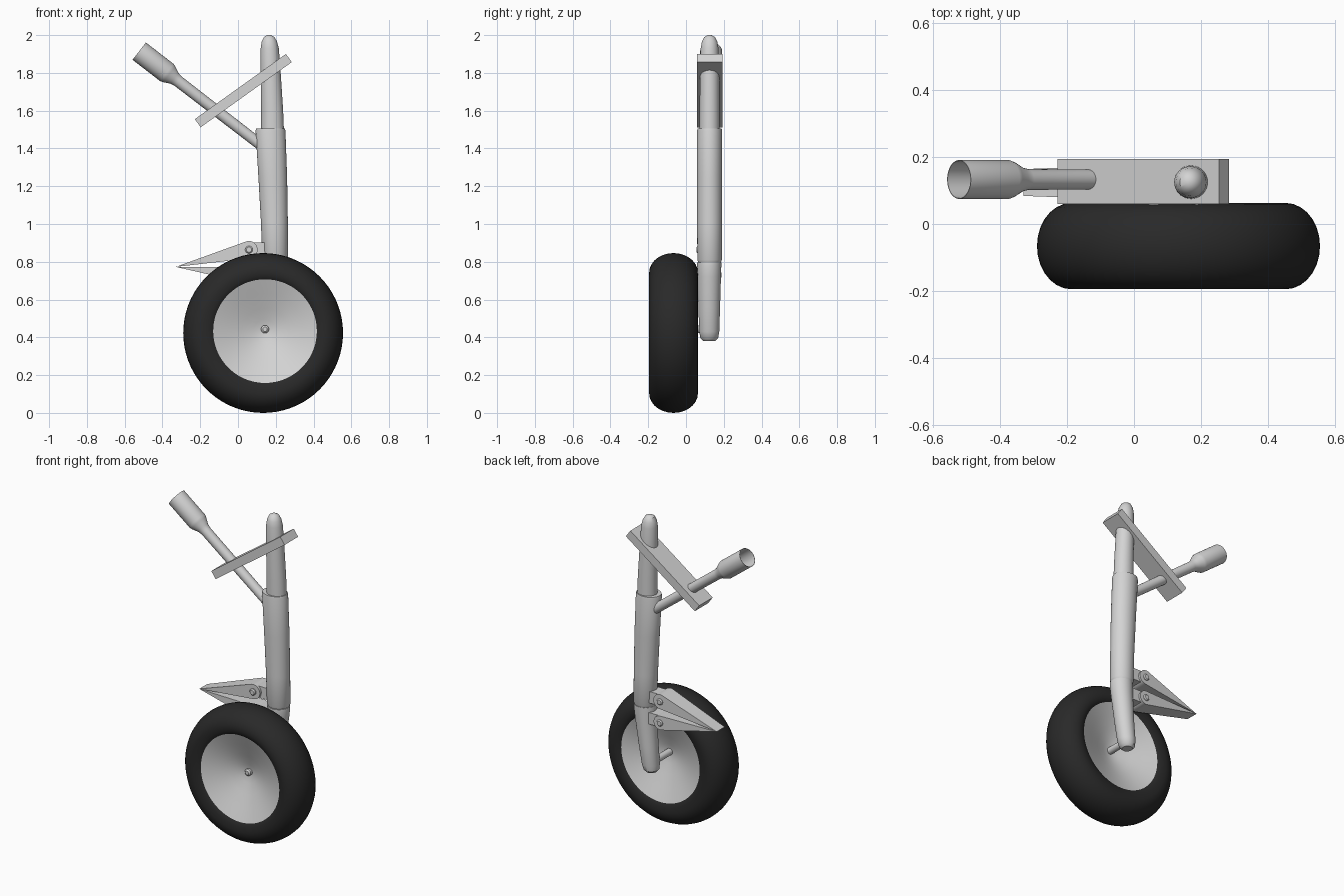
import bpy, bmesh, math
from mathutils import Vector, Matrix

if "Cube" in bpy.data.objects:
    bpy.data.objects.remove(bpy.data.objects["Cube"])


def material(name, value):
    m = bpy.data.materials.new(name)
    m.diffuse_color = (value, value, value, 1)
    m.use_nodes = True
    m.node_tree.nodes["Principled BSDF"].inputs["Base Color"].default_value = m.diffuse_color
    return m


METAL = material("light grey metal", 0.66)
RUBBER = material("black rubber", 0.022)


def finish(name, bm, mat, smooth=True):
    bmesh.ops.recalc_face_normals(bm, faces=bm.faces)
    me = bpy.data.meshes.new(name)
    bm.to_mesh(me)
    bm.free()
    me.materials.append(mat)
    ob = bpy.data.objects.new(name, me)
    bpy.context.collection.objects.link(ob)
    if smooth:
        bpy.ops.object.select_all(action='DESELECT')
        ob.select_set(True)
        bpy.context.view_layer.objects.active = ob
        bpy.ops.object.shade_smooth_by_angle(angle=math.radians(35))
    return ob


def loft(rings, close=False, caps=True):
    """Skin a list of point rings."""
    bm = bmesh.new()
    vs = [[bm.verts.new(p) for p in r] for r in rings]
    pairs = list(zip(vs, vs[1:])) + ([(vs[-1], vs[0])] if close else [])
    for a, b in pairs:
        for i in range(len(a)):
            j = (i + 1) % len(a)
            bm.faces.new((a[i], a[j], b[j], b[i]))
    if caps and not close:
        bm.faces.new(vs[0])
        bm.faces.new(vs[-1])
    return bm


def circle(c, u, v, ru, rv, n):
    return [c + u * ru * math.cos(t) + v * rv * math.sin(t)
            for t in (2 * math.pi * i / n for i in range(n))]


X, Y, Z = Vector((1, 0, 0)), Vector((0, 1, 0)), Vector((0, 0, 1))


def column(name, stations, y=0.125):
    """Upright tube from (z, x centre, x radius, y radius)."""
    return finish(name, loft([circle(Vector((x, y, z)), X, Y, rx, ry, 32)
                              for z, x, rx, ry in stations]), METAL)


def rod(name, a, b, profile, n=32):
    """Lathe (distance from a, radius) along the line a to b."""
    a, d = Vector(a), (Vector(b) - Vector(a)).normalized()
    u = d.orthogonal().normalized()
    v = d.cross(u)
    return finish(name, loft([circle(a + d * t, u, v, r, r, n) for t, r in profile]), METAL)


# tyre: rounded section, with the bead slightly offset to fit the hub
WY = -0.066
section = [(0.24, -0.08), (0.275, -0.118), (0.295, -0.125)]
for i in range(15):
    t = -math.pi / 2 + math.pi * i / 14
    section.append((0.32 + 0.103 * math.cos(t), 0.129 * math.sin(t)))
section += [(r, -y) for r, y in section[2::-1]]
rings = []
for r, y in section:
    k = min(1, max(0, (0.32 - r) / 0.045))
    rings.append(circle(Vector((0.133 + 0.01 * k, WY + y, 0.423 + 0.01 * k)), X, Z, r, r, 72))
finish("tyre", loft(rings, close=True), RUBBER)

# hub: disc dished on both sides
dish = [(0.012, -0.022), (0.06, -0.034), (0.12, -0.055), (0.2, -0.088), (0.276, -0.118)]
dish += [(r, -y) for r, y in dish[::-1]]
finish("wheel_hub", loft([circle(Vector((0.143, WY + y, 0.433)), X, Z, r, r, 72)
                          for r, y in dish]), METAL)
rod("axle", (0.143, -0.115, 0.443), (0.143, 0.13, 0.443),
    [(0, 0.012), (0.008, 0.021), (0.245, 0.021)], 20)

# bowed main strut in three lengths
column("upper_strut", [(1.45, 0.184, 0.061, 0.054), (1.6, 0.181, 0.058, 0.053),
                       (1.8, 0.173, 0.053, 0.051), (1.93, 0.168, 0.048, 0.047),
                       (1.965, 0.166, 0.041, 0.041), (1.99, 0.165, 0.028, 0.028),
                       (2.0, 0.165, 0.01, 0.01)])
column("strut_sleeve", [(0.795, 0.197, 0.062, 0.059), (0.81, 0.197, 0.069, 0.065),
                        (1.0, 0.193, 0.071, 0.066), (1.25, 0.184, 0.076, 0.066),
                        (1.495, 0.172, 0.079, 0.066), (1.505, 0.172, 0.076, 0.064)])
column("lower_strut", [(0.797, 0.198, 0.066, 0.064), (0.78, 0.198, 0.068, 0.064),
                       (0.72, 0.194, 0.065, 0.062), (0.55, 0.176, 0.057, 0.057),
                       (0.43, 0.16, 0.052, 0.053), (0.395, 0.156, 0.045, 0.047),
                       (0.38, 0.154, 0.03, 0.032)], y=0.123)

# folding links: two wedge arms meeting at a tip, each pinned to a lug
TIP = Vector((-0.33, 0.773))
for label, px, pz, r in (("upper", 0.058, 0.864, 0.046), ("lower", 0.058, 0.73, 0.044)):
    c = Vector((px, pz))
    away = c - TIP
    base = math.atan2(away.y, away.x)
    sweep = math.pi - math.acos(r / away.length)
    arc = [c + Vector((math.cos(base + s), math.sin(base + s))) * r
           for s in (-sweep + 2 * sweep * i / 14 for i in range(15))]
    # the sides draw in slightly towards the tip
    sides = [[Vector((p.x, 0.124 + side * (0.04 if p == TIP else 0.054), p.y))
              for p in [TIP] + arc] for side in (-1, 1)]
    finish(label + "_link", loft(sides), METAL)
    finish(label + "_lug", loft([[Vector((x, y, z)) for x, z in (
        (px + 0.02, pz - 0.035), (0.18, pz - 0.035),
        (0.18, pz + 0.038), (px + 0.02, pz + 0.038))] for y in (0.085, 0.165)]), METAL)
    rod(label + "_pin", (px, 0.056, pz), (px, 0.187, pz),
        [(0, 0.014), (0.006, 0.02), (0.125, 0.02), (0.131, 0.014)], 20)

# slanted mounting plate
bm = bmesh.new()
bmesh.ops.create_cube(bm, size=1, matrix=Matrix.Translation((0.028, 0.127, 1.706))
                      @ Matrix.Rotation(math.radians(-35.6), 4, 'Y')
                      @ Matrix.Diagonal((0.593, 0.135, 0.053, 1)))
finish("mounting_plate", bm, METAL, smooth=False)

# brace rod with an open socket at its upper end
rod("brace_rod", (-0.523, 0.133, 1.915), (0.138, 0.133, 1.405),
    [(0.12, 0.002), (0.12, 0.055), (0.0, 0.056), (0.0, 0.058), (0.185, 0.058),
     (0.2, 0.053), (0.235, 0.036), (0.26, 0.031), (0.83, 0.029)])
